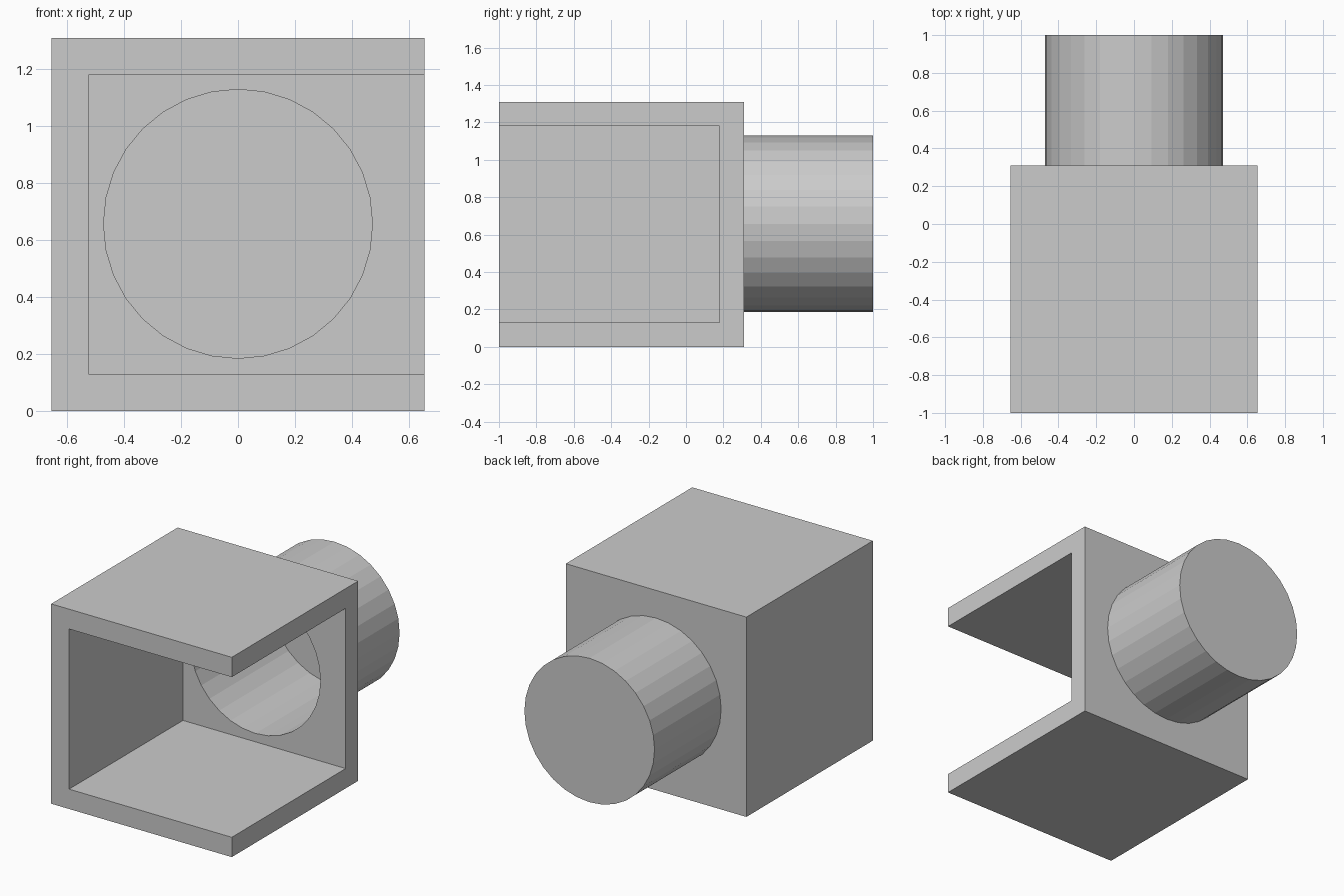
import bpy, bmesh
from math import radians
from mathutils import Matrix, Vector

if "Cube" in bpy.data.objects:
    bpy.data.objects.remove(bpy.data.objects["Cube"])

HALF, SIZE, WALL = 0.655, 1.31, 0.13      # housing half width, edge, wall thickness
BACK = -1 + SIZE                          # y of the housing's rear face
RADIUS, SIDES, MID_Z = 0.472, 32, 0.657


def finish(name, bm):
    bmesh.ops.recalc_face_normals(bm, faces=bm.faces)
    mesh = bpy.data.meshes.new(name)
    bm.to_mesh(mesh)
    bm.free()
    obj = bpy.data.objects.new(name, mesh)
    bpy.context.collection.objects.link(obj)
    return obj


def box(name, lo, hi):
    lo, hi = Vector(lo), Vector(hi)
    bm = bmesh.new()
    bmesh.ops.create_cube(bm, size=1, matrix=Matrix.Translation((lo + hi) / 2)
                          @ Matrix.Diagonal((*(hi - lo), 1)))
    return finish(name, bm)


def cylinder(name, y0, y1, open_front=False):
    bm = bmesh.new()
    bmesh.ops.create_cone(
        bm, cap_ends=True, segments=SIDES, radius1=RADIUS, radius2=RADIUS, depth=y1 - y0,
        matrix=Matrix.Translation((0, (y0 + y1) / 2, MID_Z)) @ Matrix.Rotation(radians(90), 4, 'X'))
    if open_front:
        caps = [f for f in bm.faces if f.calc_center_median().y < y0 + 1e-4]
        bmesh.ops.delete(bm, geom=caps, context='FACES_ONLY')
    return finish(name, bm)


def cut(obj, cutter):
    mod = obj.modifiers.new("cut", 'BOOLEAN')
    mod.operation, mod.solver, mod.object = 'DIFFERENCE', 'EXACT', cutter
    bpy.context.view_layer.objects.active = obj
    bpy.ops.object.modifier_apply(modifier=mod.name)
    bpy.data.objects.remove(cutter)


# Housing: open at the front and right, with a round hole in the rear wall
housing = box("housing", (-HALF, -1, 0), (HALF, BACK, SIZE))
cut(housing, box("cavity_cutter", (-HALF + WALL, -1.5, WALL),
                 (HALF + 0.5, BACK - WALL, SIZE - WALL)))
cut(housing, cylinder("hole_cutter", BACK - 2 * WALL, BACK + WALL))

# Rear barrel: thin hollow tube closed at its far end
barrel = cylinder("rear_barrel", BACK, 1, open_front=True)
